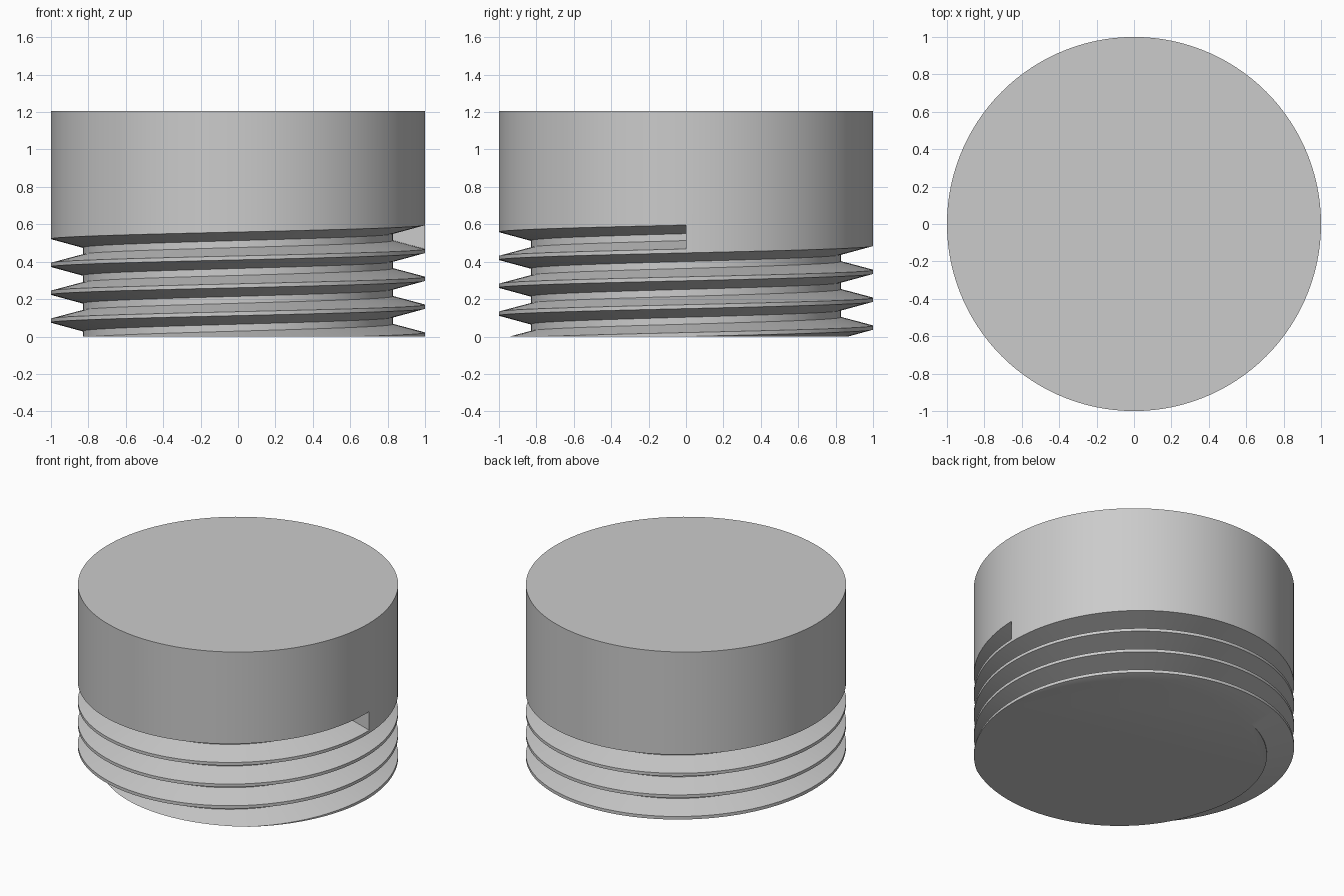
import bpy, bmesh
from math import sin, cos, pi

cube = bpy.data.objects.get("Cube")
if cube:
    bpy.data.objects.remove(cube, do_unlink=True)

HEIGHT, RADIUS, ROOT = 1.205, 1.0, 0.83
PITCH, START, TURNS, SEGMENTS = 0.149, 0.596, 5, 120
# Groove section: radius and drop below the groove's upper lip
GROOVE = [(RADIUS, 0), (ROOT, 0.046), (ROOT, 0.083), (RADIUS, 0.128)]

mat = bpy.data.materials.new("plain grey")
mat.use_nodes = True
GREY = (0.6, 0.6, 0.6, 1)
mat.diffuse_color = GREY
mat.node_tree.nodes["Principled BSDF"].inputs["Base Color"].default_value = GREY

bm = bmesh.new()


def column(i):
    """Vertical wall section: top rim, then every groove downwards."""
    a = -2 * pi * i / SEGMENTS
    lift = START - PITCH * i / SEGMENTS
    pts = [(RADIUS, HEIGHT)]
    for k in range(TURNS):
        pts += [(r, lift - PITCH * k - d) for r, d in GROOVE]
    return [bm.verts.new((r * cos(a), r * sin(a), z)) for r, z in pts]


cols = [column(i) for i in range(SEGMENTS)]
first = cols[0]
# The last strip joins the first column one pitch lower
closing = [first[0]] + first[5:]

# Wall strips around the body
for i in range(SEGMENTS):
    a = cols[i]
    b = cols[i + 1] if i + 1 < SEGMENTS else closing
    for j in range(min(len(a), len(b)) - 1):
        if b is closing and j == 0:
            bm.faces.new([a[0], a[1], first[5], first[4], first[1], first[0]])
        else:
            bm.faces.new([a[j], a[j + 1], b[j + 1], b[j]])

# Flat wall where the groove stops, and the top disc
bm.faces.new(first[1:5])
bm.faces.new([c[0] for c in cols])

# Trim the thread level at the base and close it
cut = bmesh.ops.bisect_plane(bm, geom=bm.verts[:] + bm.edges[:] + bm.faces[:],
                             plane_co=(0, 0, 0), plane_no=(0, 0, 1), clear_inner=True)
rim = [e for e in bm.edges if e.is_boundary]
bmesh.ops.contextual_create(bm, geom=rim)
bmesh.ops.recalc_face_normals(bm, faces=bm.faces[:])

mesh = bpy.data.meshes.new("threaded_plug")
bm.to_mesh(mesh)
bm.free()
mesh.materials.append(mat)
plug = bpy.data.objects.new("threaded_plug", mesh)
bpy.context.collection.objects.link(plug)

bpy.ops.object.select_all(action="DESELECT")
plug.select_set(True)
bpy.context.view_layer.objects.active = plug
bpy.ops.object.shade_smooth_by_angle(angle=pi / 6)
